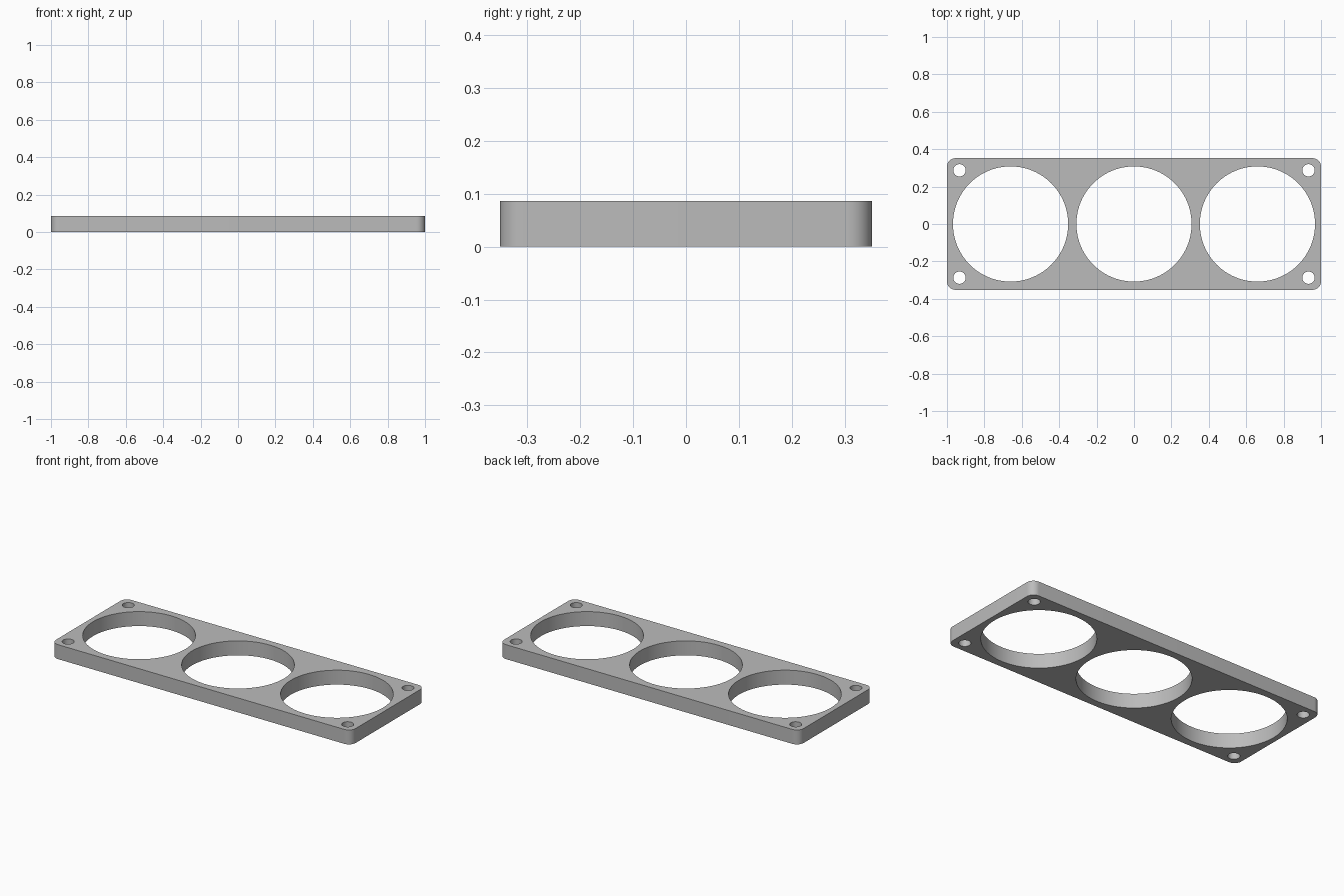
import bpy
import bmesh
from math import cos, sin, pi, radians
from mathutils import Vector

if "Cube" in bpy.data.objects:
    bpy.data.objects.remove(bpy.data.objects["Cube"], do_unlink=True)

# Plate dimensions
HALF_X, HALF_Y, HEIGHT = 1.0, 0.352, 0.087
CORNER = 0.045
BIG_R, BIG_PITCH = 0.308, 0.66
SCREW_R, SCREW_X, SCREW_Y = 0.033, 0.933, 0.287


def arc(cx, cy, r, start, sweep, count):
    return [(cx + r * cos(start + sweep * i / count),
             cy + r * sin(start + sweep * i / count)) for i in range(count + 1)]


def circle(cx, cy, r, count):
    return arc(cx, cy, r, 0, 2 * pi, count)[:-1]


def add_loop(bm, points):
    verts = [bm.verts.new((x, y, 0)) for x, y in points]
    for a, b in zip(verts, verts[1:] + verts[:1]):
        bm.edges.new((a, b))


grey = bpy.data.materials.new("plain grey")
grey.use_nodes = True
colour = (0.5, 0.5, 0.5, 1)
grey.diffuse_color = colour
grey.node_tree.nodes["Principled BSDF"].inputs["Base Color"].default_value = colour

bm = bmesh.new()

# Rounded rectangular outline
outline = []
for i, (sx, sy) in enumerate([(1, 1), (-1, 1), (-1, -1), (1, -1)]):
    outline += arc(sx * (HALF_X - CORNER), sy * (HALF_Y - CORNER),
                   CORNER, i * pi / 2, pi / 2, 10)
add_loop(bm, outline)

# Three large openings
for k in (-1, 0, 1):
    add_loop(bm, circle(k * BIG_PITCH, 0, BIG_R, 96))

# Four corner screw holes
for sx in (-1, 1):
    for sy in (-1, 1):
        add_loop(bm, circle(sx * SCREW_X, sy * SCREW_Y, SCREW_R, 32))

# Fill the profile and raise it to full thickness
bmesh.ops.triangle_fill(bm, use_beauty=True, edges=bm.edges[:], normal=Vector((0, 0, 1)))
raised = bmesh.ops.extrude_face_region(bm, geom=bm.faces[:], use_keep_orig=True)
top = [g for g in raised["geom"] if isinstance(g, bmesh.types.BMVert)]
bmesh.ops.translate(bm, verts=top, vec=(0, 0, HEIGHT))
bmesh.ops.recalc_face_normals(bm, faces=bm.faces[:])

mesh = bpy.data.meshes.new("mounting_plate")
bm.to_mesh(mesh)
bm.free()
mesh.materials.append(grey)
plate = bpy.data.objects.new("mounting_plate", mesh)
bpy.context.collection.objects.link(plate)

# Smooth the curved walls, keep the rims crisp
bpy.ops.object.select_all(action='DESELECT')
plate.select_set(True)
bpy.context.view_layer.objects.active = plate
bpy.ops.object.shade_smooth_by_angle(angle=radians(30))
